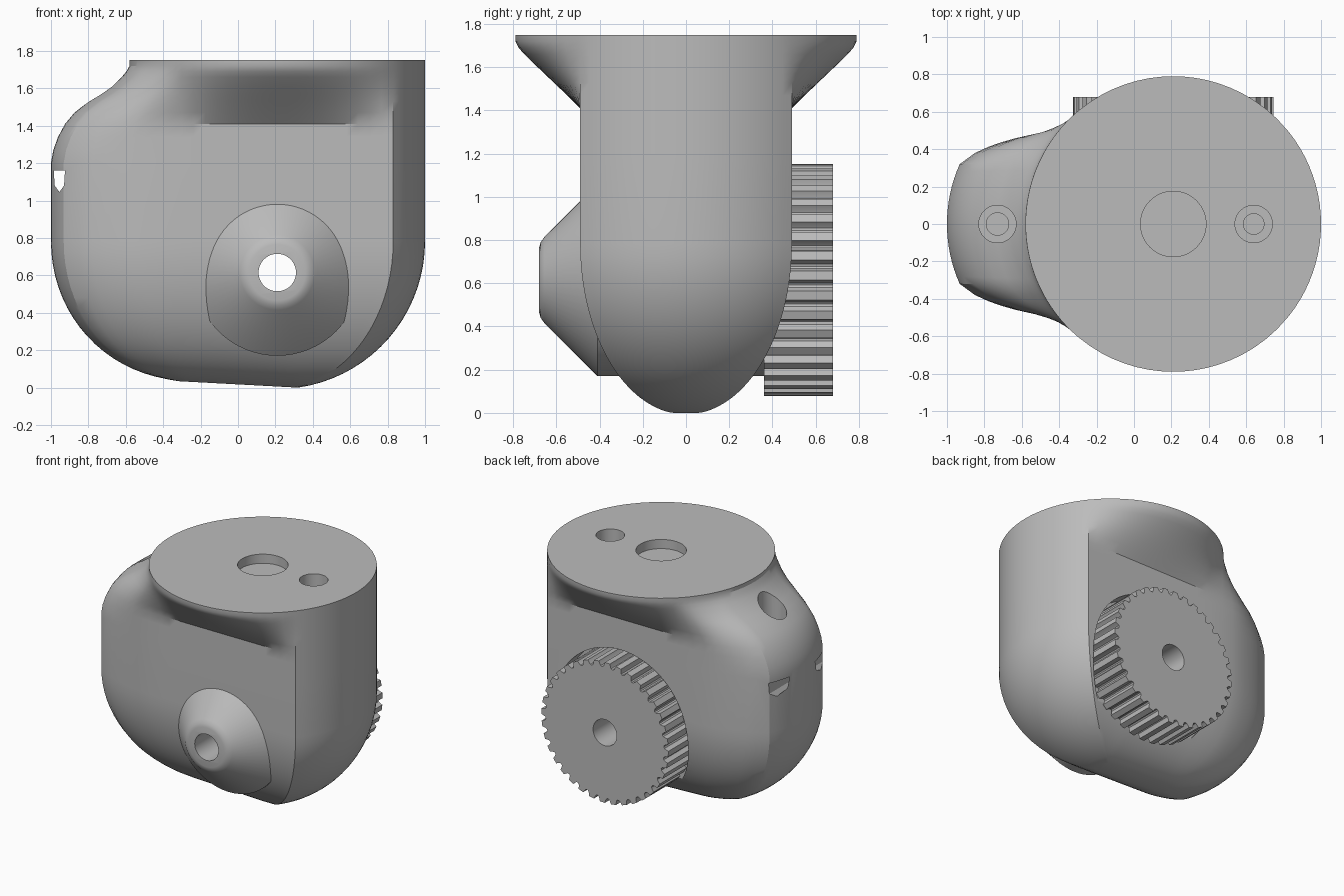
import bpy, bmesh
from math import sin, cos, pi, radians, sqrt, acos
from mathutils import Vector

cube = bpy.data.objects.get("Cube")
if cube:
    bpy.data.objects.remove(cube, do_unlink=True)

grey = bpy.data.materials.new("plain grey")
grey.use_nodes = True
COLOUR = (0.5, 0.5, 0.5, 1)
grey.diffuse_color = COLOUR
grey.node_tree.nodes["Principled BSDF"].inputs["Base Color"].default_value = COLOUR

R, CX, HALF, AXLE_Z = 0.79, 0.21, 0.49, 0.615


def loft(name, rings):
    """Skin a stack of equal rings and cap both ends."""
    bm = bmesh.new()
    rows = [[bm.verts.new(p) for p in ring] for ring in rings]
    n = len(rows[0])
    for a, b in zip(rows, rows[1:]):
        for i in range(n):
            j = (i + 1) % n
            bm.faces.new((a[i], a[j], b[j], b[i]))
    bm.faces.new(rows[0][::-1])
    bm.faces.new(rows[-1])
    bmesh.ops.recalc_face_normals(bm, faces=bm.faces)
    mesh = bpy.data.meshes.new(name)
    bm.to_mesh(mesh)
    bm.free()
    mesh.materials.append(grey)
    ob = bpy.data.objects.new(name, mesh)
    bpy.context.collection.objects.link(ob)
    return ob


def lathe(name, profile, x, axis, n=64):
    """Turn (radius, height) pairs round an upright or a front-to-back axis."""
    rings = []
    for r, h in profile:
        ring = []
        for i in range(n):
            c, s = r * cos(2 * pi * i / n), r * sin(2 * pi * i / n)
            ring.append((x + c, s, h) if axis == "z" else (x + c, h, AXLE_Z + s))
        rings.append(ring)
    return loft(name, rings)


def activate(ob):
    bpy.ops.object.select_all(action="DESELECT")
    ob.select_set(True)
    bpy.context.view_layer.objects.active = ob


def cut(ob, cutter):
    mod = ob.modifiers.new("cut", "BOOLEAN")
    mod.operation, mod.solver, mod.object = "DIFFERENCE", "EXACT", cutter
    activate(ob)
    bpy.ops.object.modifier_apply(modifier=mod.name)


# Body outline in plan, each point paired with its place on the round top plate
half = []
corner = acos(sqrt(R * R - HALF * HALF) / R)
for i in range(11):
    a = corner * i / 10
    p = Vector((CX + R * cos(a), R * sin(a)))
    half.append((p, p))
start_x, end_x = CX + R * cos(corner), -0.3
for i in range(1, 19):
    x = start_x + (end_x - start_x) * i / 18
    half.append((Vector((x, HALF)), Vector((x, sqrt(R * R - (x - CX) ** 2)))))
left = [Vector(p) for p in ((-0.4, 0.488), (-0.5, 0.482), (-0.57, 0.473), (-0.64, 0.457),
                            (-0.71, 0.437), (-0.78, 0.412), (-0.85, 0.38), (-0.932, 0.32))]
for i in range(1, 9):
    y = 0.32 * (1 - i / 8)
    left.append(Vector((-CX - sqrt(R * R - y * y), y)))
first = acos((end_x - CX) / R)
for i, p in enumerate(left):
    a = first + (pi - first) * (i + 1) / len(left)
    half.append((p, Vector((CX + R * cos(a), R * sin(a)))))
flip = Vector((1, -1))
outline = half + [(p * flip, q * flip) for p, q in half[-2:0:-1]]

# Domed underside rings
rings = []
for i in range(19):
    a = radians(8 + 82 * i / 18)
    s, z = sin(a), 0.782 - R * cos(a)
    ring = []
    for p, q in outline:
        mid = max(-CX, min(CX, p.x))
        x = mid + s * (p.x - mid)
        slope = 0.045 * (1 - s) * max(0, min(1, (0.32 - x) / 0.72))
        ring.append((x, p.y * s, z + slope))
    rings.append(ring)

# Straight walls, then the flare to the top plate: height, side blend, shoulder blend
for z, side, shoulder in ((1.2, 0, 0), (1.27, 0, 0.03), (1.34, 0, 0.09), (1.41, 0, 0.18),
                          (1.47, 0.2, 0.3), (1.53, 0.41, 0.48), (1.57, 0.55, 0.63),
                          (1.61, 0.69, 0.77), (1.66, 0.86, 0.9), (1.69, 0.95, 0.96),
                          (1.72, 1, 1), (1.75, 1, 1)):
    ring = []
    for p, q in outline:
        w = max(0, min(1, (-0.4 - p.x) / 0.45))
        w = w * w * (3 - 2 * w)
        v = p.lerp(q, side + (shoulder - side) * w)
        ring.append((v.x, v.y, z))
    rings.append(ring)
body = loft("body", rings)

# Axle boss: cone at the front, drum at the back
boss = lathe("axle_boss", ((0.15, -0.68), (0.175, -0.673), (0.2, -0.655),
                           (0.445, -0.41), (0.445, 0.36)), CX, "y")

# Toothed pulley with rounded grooves
TEETH = 36
groove = ((0, 0), (0.45, 0), (0.52, 0.02), (0.6, 0.033), (0.725, 0.038), (0.85, 0.033), (0.93, 0.02))
rings = []
for y in (0.36, 0.68):
    ring = []
    for t in range(TEETH):
        for u, depth in groove:
            a, r = 2 * pi * (t + u) / TEETH, 0.537 - depth
            ring.append((CX + r * cos(a), y, AXLE_Z + r * sin(a)))
    rings.append(ring)
pulley = loft("toothed_pulley", rings)

# Holes and recesses
axle = lathe("axle_cutter", ((0.1, -1), (0.1, 1)), CX, "y", 48)
pocket = lathe("pulley_pocket_cutter", ((0.56, 0.36), (0.56, 1)), CX, "y", 96)
recess = lathe("top_recess_cutter", ((0.175, 1.68), (0.175, 1.85)), CX, "z")
screw = lathe("screw_hole_cutter", ((0.055, 1.1), (0.055, 1.5), (0.1, 1.5), (0.1, 1.85)), 0.64, "z", 40)
shoulder_hole = lathe("shoulder_hole_cutter", ((0.06, 0.95), (0.06, 1.3), (0.1, 1.3), (0.1, 1.85)),
                      -0.73, "z", 40)
slot = loft("tie_slot_cutter", [[(-0.985, y, 1.16), (-0.925, y, 1.16), (-0.93, y, 1.08),
                                 (-0.955, y, 1.045), (-0.98, y, 1.08)] for y in (-0.6, 0.6)])
for cutter in (axle, pocket, recess, screw, shoulder_hole, slot):
    cut(body, cutter)
cut(boss, axle)
cut(pulley, axle)
for cutter in (axle, pocket, recess, screw, shoulder_hole, slot):
    bpy.data.objects.remove(cutter, do_unlink=True)

# Smooth shading with crisp edges
for ob in (body, boss, pulley):
    activate(ob)
    bpy.ops.object.shade_smooth_by_angle(angle=radians(28))
